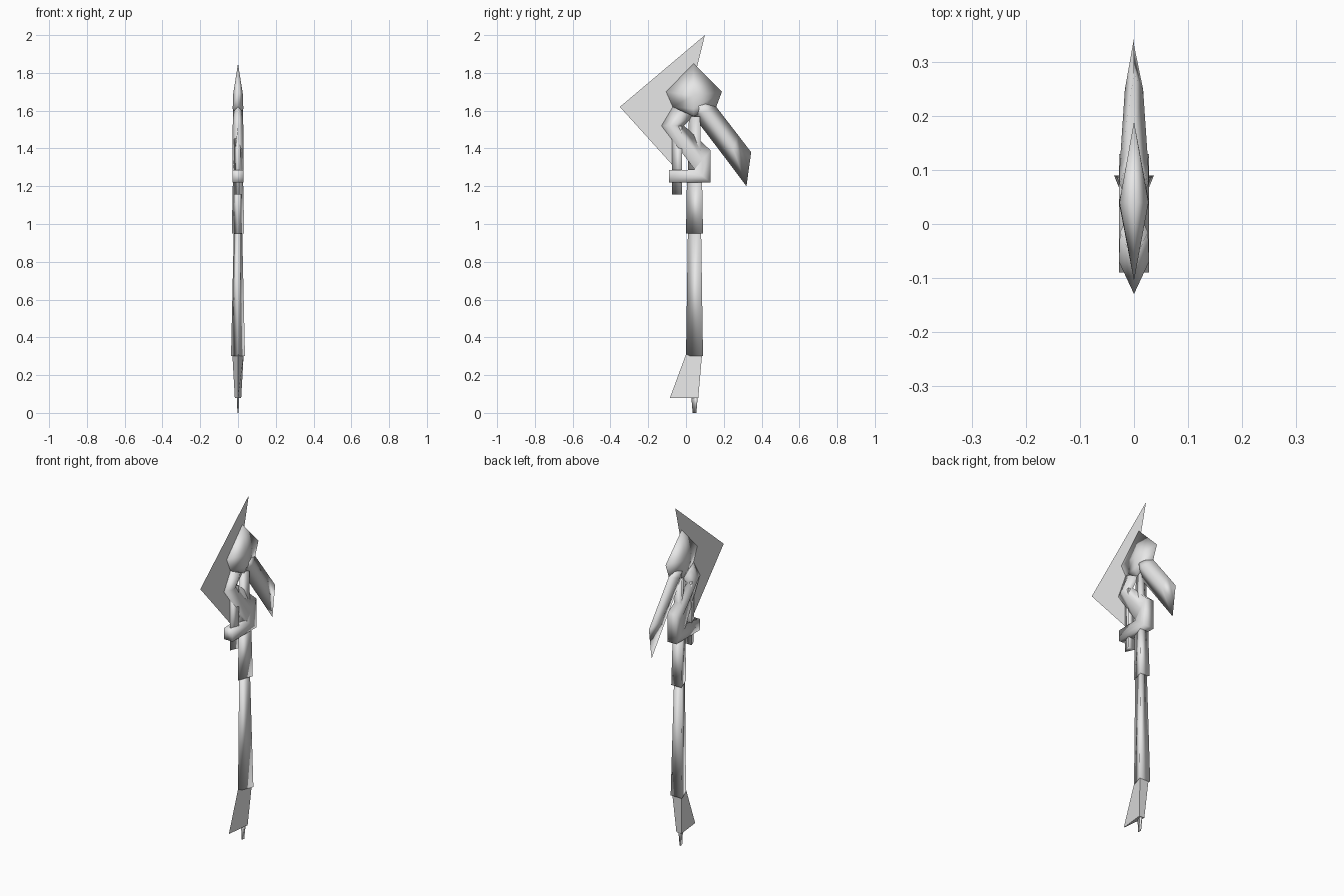
import bpy, bmesh

if "Cube" in bpy.data.objects:
    bpy.data.objects.remove(bpy.data.objects["Cube"])

steel = bpy.data.materials.new("pale steel")
steel.diffuse_color = (0.8, 0.8, 0.8, 1)
steel.use_nodes = True
steel.node_tree.nodes["Principled BSDF"].inputs["Base Color"].default_value = steel.diffuse_color


def finish(name, bm, smooth=True):
    """Weld, orient and link a part."""
    bmesh.ops.remove_doubles(bm, verts=bm.verts[:], dist=0.0005)
    bmesh.ops.dissolve_degenerate(bm, edges=bm.edges[:], dist=0.0005)
    bmesh.ops.recalc_face_normals(bm, faces=bm.faces[:])
    mesh = bpy.data.meshes.new(name)
    bm.to_mesh(mesh)
    bm.free()
    mesh.materials.append(steel)
    for p in mesh.polygons:
        p.use_smooth = smooth
    ob = bpy.data.objects.new(name, mesh)
    bpy.context.collection.objects.link(ob)
    return ob


def loft(name, rings, smooth=True):
    """Skin a row of equal rings and cap both ends."""
    bm = bmesh.new()
    rows = [[bm.verts.new(p) for p in r] for r in rings]
    n = len(rows[0])
    for a, b in zip(rows, rows[1:]):
        for i in range(n):
            j = (i + 1) % n
            bm.faces.new((a[i], a[j], b[j], b[i]))
    bm.faces.new(rows[0])
    bm.faces.new(rows[-1][::-1])
    return finish(name, bm, smooth)


def ridged(name, stations):
    """Blade-like strip: left edge, ridge, right edge, edge and ridge half widths."""
    rings = []
    for left, mid, right, we, wm in stations:
        if mid is None:
            mid = ((left[0] + right[0]) / 2, (left[1] + right[1]) / 2)
        rings.append([(-we, *left), (-wm, *mid), (-we, *right),
                      (we, *right), (wm, *mid), (we, *left)])
    return loft(name, rings)


def tri_bar(name, stations, smooth=True):
    """Three-sided bar, apex to the front: z, front y, back y, half width."""
    return loft(name, [[(0, f, z), (w, b, z), (-w, b, z)]
                       for z, f, b, w in stations], smooth)


# Thin triangular axe plate
bm = bmesh.new()
bm.faces.new([bm.verts.new((0, y, z)) for y, z in
              ((0.10, 2.0), (-0.35, 1.62), (-0.07, 1.31))])
finish("axe_plate", bm, False)

# Head, rear blade and hooked bracket
ridged("head", [
    ((0.04, 1.85), None, (0.04, 1.85), 0, 0),
    ((-0.105, 1.70), (0.04, 1.68), (0.19, 1.70), 0, 0.027),
    ((-0.07, 1.62), (0.04, 1.61), (0.16, 1.62), 0, 0.028),
    ((-0.07, 1.62), (0.04, 1.57), (0.16, 1.62), 0, 0.012)])
ridged("rear_blade", [
    ((0.01, 1.61), None, (0.14, 1.645), 0, 0.027),
    ((0.04, 1.57), None, (0.16, 1.62), 0, 0.027),
    ((0.22, 1.333), None, (0.279, 1.466), 0, 0.017),
    ((0.32, 1.20), None, (0.345, 1.38), 0, 0)])
ridged("hook_bracket", [
    ((-0.07, 1.62), None, (0.04, 1.57), 0, 0.026),
    ((-0.13, 1.52), None, (-0.01, 1.52), 0, 0.028),
    ((0.045, 1.29), None, (0.13, 1.39), 0.028, 0.028),
    ((0.045, 1.288), None, (0.13, 1.22), 0.028, 0.028),
    ((-0.09, 1.285), None, (-0.09, 1.22), 0.028, 0.028)])

# Rods, sleeve, shaft and foot
tri_bar("upper_rod", [(1.20, 0.01, 0.08, 0.024), (1.57, 0.015, 0.075, 0.022)])
tri_bar("front_rod", [(1.155, -0.075, -0.022, 0.022), (1.52, -0.075, -0.022, 0.022)])
tri_bar("sleeve", [(0.95, 0.0, 0.09, 0.033), (1.24, 0.005, 0.085, 0.027)])
tri_bar("shaft", [(0.30, 0.0, 0.09, 0.037), (0.97, 0.01, 0.08, 0.022)])
tri_bar("foot_fin", [(0.08, -0.085, 0.065, 0.017), (0.31, 0.0, 0.085, 0.03)], False)
tri_bar("foot_spike", [(0.0, 0.035, 0.055, 0.003), (0.12, 0.025, 0.065, 0.008)])
